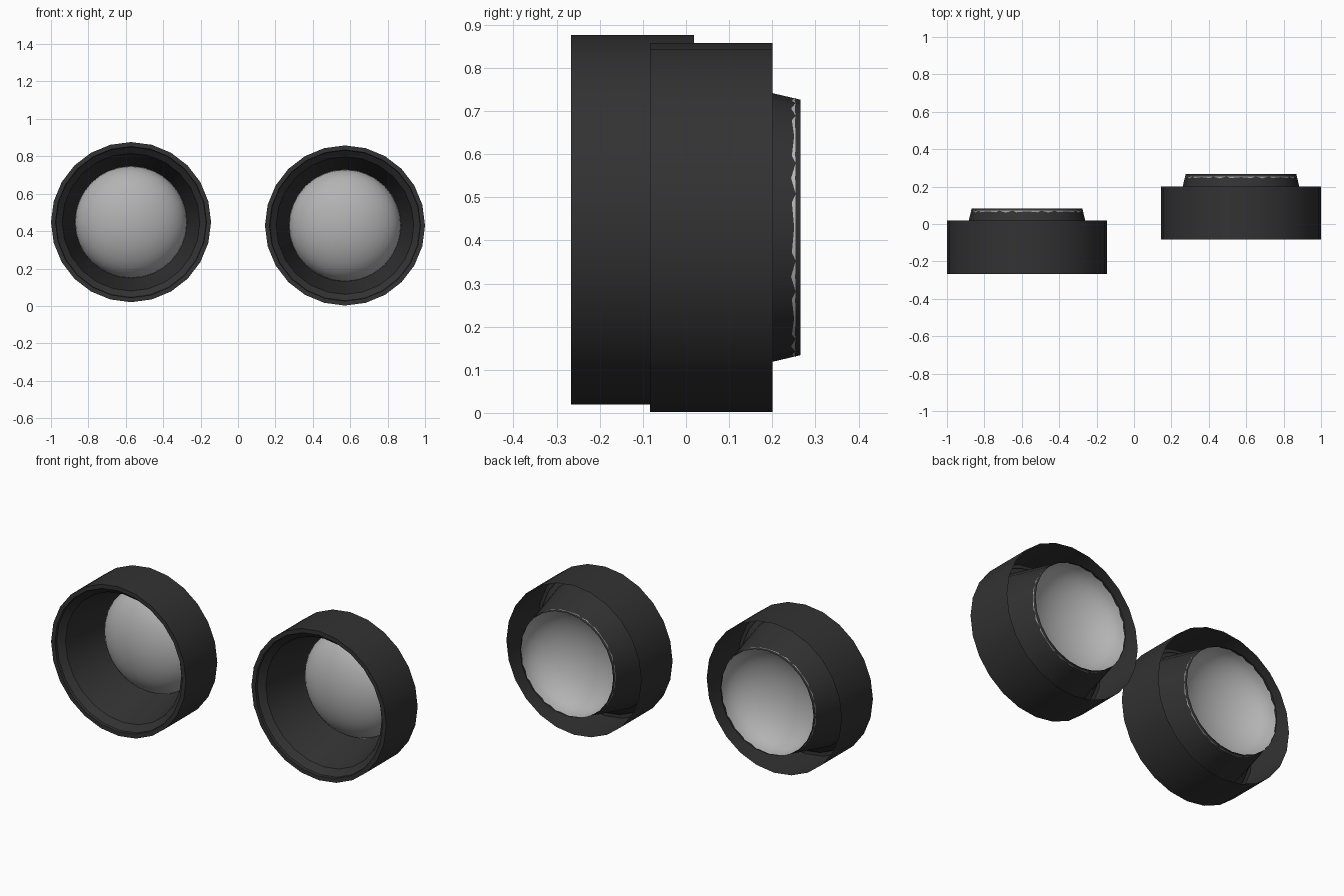
import bpy, bmesh, math

cube = bpy.data.objects.get("Cube")
if cube:
    bpy.data.objects.remove(cube)


def material(name, value):
    mat = bpy.data.materials.new(name)
    mat.use_nodes = True
    color = (value, value, value, 1)
    mat.diffuse_color = color
    mat.node_tree.nodes["Principled BSDF"].inputs["Base Color"].default_value = color
    return mat


DARK = material("dark_housing", 0.032)
GREY = material("grey_lens", 0.45)


def lathe(name, profile, sides, center, mat, angle):
    """Spin a (radius, depth) profile around the front-to-back axis."""
    bm = bmesh.new()
    verts = [bm.verts.new((r, y, 0)) for r, y in profile]
    for a, b in zip(verts, verts[1:]):
        bm.edges.new((a, b))
    bmesh.ops.spin(bm, geom=bm.verts[:] + bm.edges[:], cent=(0, 0, 0), axis=(0, 1, 0),
                   angle=math.tau, steps=sides, use_duplicate=False)
    bmesh.ops.remove_doubles(bm, verts=bm.verts, dist=0.0005)
    bmesh.ops.recalc_face_normals(bm, faces=bm.faces)
    mesh = bpy.data.meshes.new(name)
    bm.to_mesh(mesh)
    bm.free()
    mesh.materials.append(mat)
    obj = bpy.data.objects.new(name, mesh)
    obj.location = center
    bpy.context.collection.objects.link(obj)
    bpy.ops.object.select_all(action="DESELECT")
    obj.select_set(True)
    bpy.context.view_layer.objects.active = obj
    bpy.ops.object.shade_smooth_by_angle(angle=math.radians(angle))
    return obj


# Open-backed barrel, front lip, sloped ledge and tapering inner tube
HOUSING = [(0.428, 0.285), (0.428, 0), (0.404, 0), (0.402, 0.015), (0.368, 0.045), (0.296, 0.35)]

# Thin dome bulging forward inside the tube
LENS_RADIUS, LENS_DEPTH, RIM = 0.3, 0.185, 0.338
DOME = [(LENS_RADIUS * math.cos(t), RIM - LENS_DEPTH * math.sin(t))
        for t in (math.pi / 2 * i / 10 for i in range(11))]

for side, center in (("right", (-0.572, -0.267, 0.448)), ("left", (0.572, -0.084, 0.43))):
    lathe(side + "_housing", HOUSING, 24, center, DARK, 25)
    lathe(side + "_lens", DOME, 32, center, GREY, 60)
